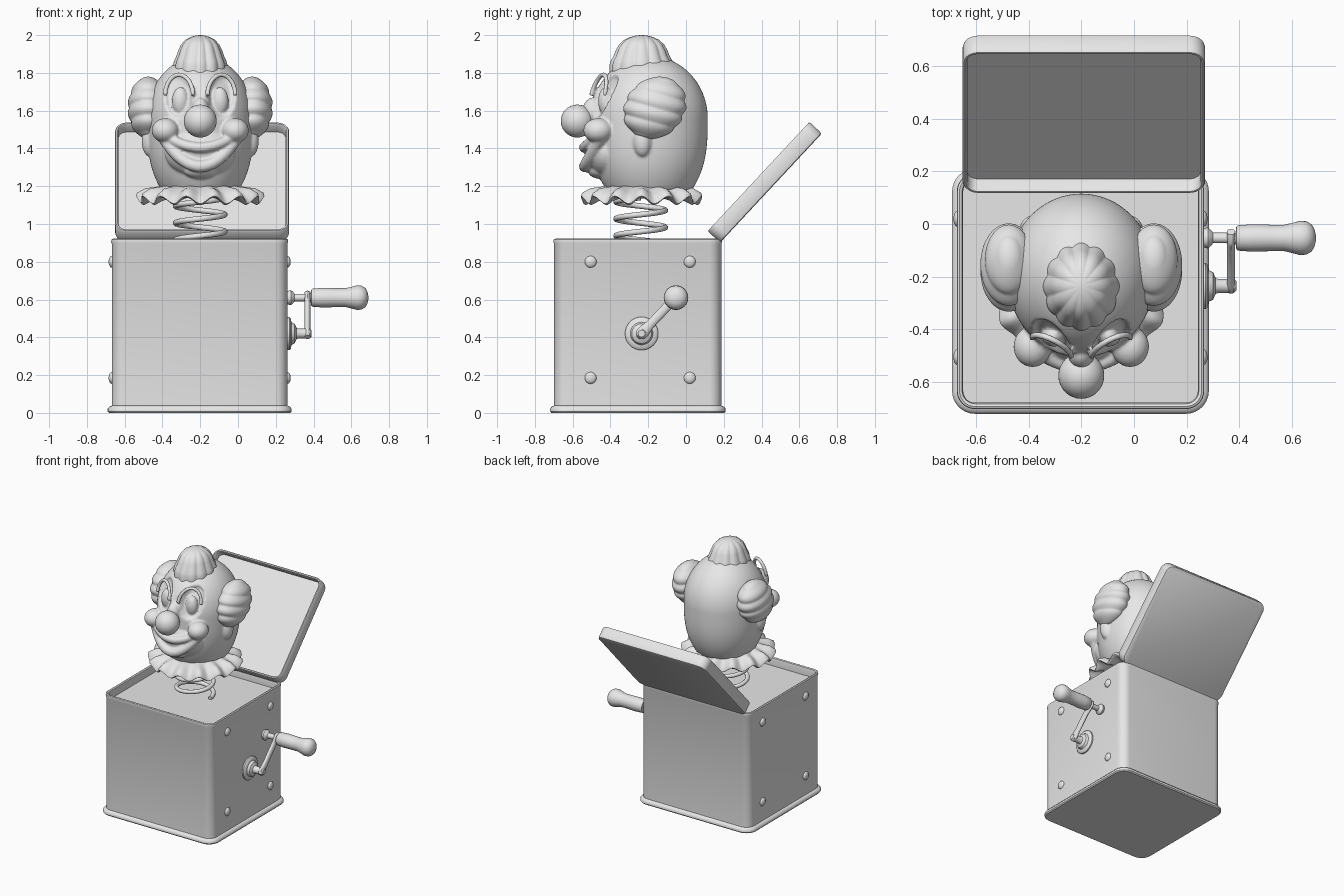
import bpy, bmesh
from math import sin, cos, pi, sqrt, radians
from mathutils import Vector, Matrix

old = bpy.data.objects.get("Cube")
if old:
    bpy.data.objects.remove(old, do_unlink=True)

grey = bpy.data.materials.new("plain grey")
grey.use_nodes = True
grey.diffuse_color = (0.8, 0.8, 0.8, 1)
grey.node_tree.nodes["Principled BSDF"].inputs["Base Color"].default_value = (0.8, 0.8, 0.8, 1)

CX, CY = -0.2, -0.195  # head axis


def finish(name, bm, angle=40, matrix=None):
    bmesh.ops.recalc_face_normals(bm, faces=bm.faces)
    mesh = bpy.data.meshes.new(name)
    bm.to_mesh(mesh)
    bm.free()
    mesh.materials.append(grey)
    mesh.shade_smooth()
    mesh.set_sharp_from_angle(angle=radians(angle))
    obj = bpy.data.objects.new(name, mesh)
    if matrix:
        obj.matrix_world = matrix
    bpy.context.collection.objects.link(obj)
    return obj


def loft(bm, rings):
    """Skin a list of equal point loops and cap both ends."""
    loops = [[bm.verts.new(p) for p in ring] for ring in rings]
    n = len(loops[0])
    for a, b in zip(loops, loops[1:]):
        for i in range(n):
            j = (i + 1) % n
            bm.faces.new((a[i], a[j], b[j], b[i]))
    bm.faces.new(loops[0][::-1])
    bm.faces.new(loops[-1])


def rounded_rect(hx, hy, r, z, cx=0, cy=0, steps=8):
    pts = []
    for q, (sx, sy) in enumerate(((1, 1), (-1, 1), (-1, -1), (1, -1))):
        for k in range(steps + 1):
            a = (q + k / steps) * pi / 2
            pts.append((cx + sx * (hx - r) + r * cos(a), cy + sy * (hy - r) + r * sin(a), z))
    return pts


def lathe_x(bm, profile, cy, cz, n=32):
    loft(bm, [[(x, cy + r * cos(2 * pi * i / n), cz + r * sin(2 * pi * i / n)) for i in range(n)]
              for x, r in profile])


def tube(bm, path, radius, n=12):
    path = [Vector(p) for p in path]
    rings = []
    for i, p in enumerate(path):
        t = path[min(i + 1, len(path) - 1)] - path[max(i - 1, 0)]
        q = t.to_track_quat('Z', 'Y')
        rings.append([p + q @ Vector((radius * cos(2 * pi * k / n), radius * sin(2 * pi * k / n), 0))
                      for k in range(n)])
    loft(bm, rings)


def ball(bm, centre, radii, u=32, v=20):
    m = Matrix.Translation(centre) @ Matrix.Diagonal((*radii, 1))
    return bmesh.ops.create_uvsphere(bm, u_segments=u, v_segments=v, radius=1, matrix=m)["verts"]


# Box: base bead, walls, rolled rim, shallow inner floor
bm = bmesh.new()
sections = [(0.015, 0), (0.022, 0.008), (0.022, 0.022), (0.012, 0.034), (0, 0.038), (0, 0.895),
            (0.004, 0.905), (0.002, 0.918), (-0.006, 0.922), (-0.016, 0.918), (-0.02, 0.9), (-0.02, 0.86)]
loft(bm, [rounded_rect(0.465 + o, 0.443 + o, 0.065 + o, z, -0.203, -0.255) for o, z in sections])
finish("box", bm)

# Lid: shallow open tray leaning back on the rear edge
bm = bmesh.new()
sections = [(-0.012, 0), (-0.003, 0.004), (0, 0.014), (0, 0.082), (-0.005, 0.09),
            (-0.013, 0.09), (-0.018, 0.082), (-0.018, 0.03)]
loft(bm, [rounded_rect(0.46 + o, 0.395 + o, 0.06 + o, z) for o, z in sections])
finish("lid", bm, matrix=Matrix.Translation((-0.19, 0.45, 1.19)) @ Matrix.Rotation(radians(47), 4, 'X'))

# Rivets on both side walls
bm = bmesh.new()
for x in (-0.668, 0.262):
    for y in (-0.505, 0.02):
        for z in (0.185, 0.8):
            ball(bm, (x, y, z), (0.017, 0.031, 0.031), 20, 12)
finish("rivets", bm)

# Crank: boss plate and shaft, bent arm, turned handle
bm = bmesh.new()
lathe_x(bm, [(0.255, 0.088), (0.272, 0.088), (0.28, 0.08), (0.283, 0.06), (0.3, 0.052), (0.31, 0.03),
             (0.32, 0.026), (0.38, 0.026), (0.388, 0.018)], -0.235, 0.42)
finish("crank_boss", bm)

bm = bmesh.new()
d = Vector((0, 0.18, 0.19))
side = Vector((0, 0.19, -0.18)).normalized()
start = Vector((0.368, -0.235, 0.42))
rings = []
for t, w in ((-0.1, 0.015), (-0.04, 0.03), (0.06, 0.032), (0.25, 0.024), (0.75, 0.024),
             (0.95, 0.036), (1.05, 0.034), (1.14, 0.015)):
    c = start + d * t
    rings.append([c + side * w * cos(2 * pi * k / 16) + Vector((0.016 * sin(2 * pi * k / 16), 0, 0))
                  for k in range(16)])
loft(bm, rings)
finish("crank_arm", bm)

bm = bmesh.new()
lathe_x(bm, [(0.262, 0.035), (0.28, 0.04), (0.29, 0.032), (0.3, 0.02), (0.35, 0.02), (0.386, 0.025),
             (0.388, 0.042), (0.395, 0.048), (0.45, 0.052), (0.52, 0.05), (0.57, 0.05), (0.6, 0.057),
             (0.63, 0.065), (0.655, 0.063), (0.675, 0.05), (0.685, 0.032), (0.69, 0.01)], -0.053, 0.61)
finish("crank_handle", bm)

# Spring
bm = bmesh.new()
turns, per_turn = 3, 40
tube(bm, [(CX + 0.13 * cos(2 * pi * i / per_turn), -0.24 + 0.13 * sin(2 * pi * i / per_turn),
           0.87 + 0.27 * i / (turns * per_turn)) for i in range(turns * per_turn + 1)], 0.015)
finish("spring", bm, 60)

# Ruffled collar: pleats grow towards the rim
bm = bmesh.new()
n, pleats = 168, 14
rings = []
for r, z, wave in ((0.19, 1.205, 0), (0.235, 1.19, 0.006), (0.285, 1.175, 0.014), (0.325, 1.145, 0.02),
                   (0.33, 1.128, 0.02), (0.318, 1.12, 0.02), (0.27, 1.135, 0.014), (0.2, 1.14, 0.004)):
    ring = []
    for i in range(n):
        a = 2 * pi * i / n
        w = wave * cos(pleats * a)
        ring.append((CX + (r + w * 0.5) * cos(a), -0.235 + (r - 0.012 + w * 0.5) * sin(a), z + w))
    rings.append(ring)
loft(bm, rings)
finish("ruffle_collar", bm, 60)

# Head: skull with sunken eye areas, blended with the face forms
bm = bmesh.new()
rows, n = 70, 120
rings = []
for i in range(rows + 1):
    z = 1.18 + 0.709 * i / rows
    k = 1 - 0.25 * ((1.56 - z) / 0.37) ** 3 if z < 1.56 else sqrt(1 - ((z - 1.56) / 0.33) ** 2)
    ring = []
    for j in range(n):
        a = 2 * pi * j / n
        x, y = 0.282 * k * cos(a), 0.31 * k * sin(a)
        e = ((abs(x) - 0.112) / 0.072) ** 2 + ((z - 1.675) / 0.115) ** 2
        if y < 0 and e < 1:
            y += 0.045 * (1 - e ** 3)
        ring.append((CX + x, CY + y, z))
    rings.append(ring)
loft(bm, rings)
ball(bm, (CX, -0.42, 1.385), (0.19, 0.115, 0.14))   # muzzle
ball(bm, (CX, -0.46, 1.285), (0.09, 0.06, 0.045))   # chin
ball(bm, (CX, -0.49, 1.59), (0.05, 0.06, 0.08))     # nose bridge
for s in (-1, 1):
    ball(bm, (CX + s * 0.185, -0.465, 1.495), (0.072, 0.078, 0.065))  # cheek
    ball(bm, (CX + s * 0.105, -0.425, 1.65), (0.045, 0.04, 0.075))    # eye
    ball(bm, (CX + s * 0.265, -0.23, 1.44), (0.045, 0.05, 0.085))     # ear lobe
    tube(bm, [(CX + s * 0.112 + 0.074 * cos(a), -0.485 + 0.035 * (s * cos(a) + 0.5) + 0.03 * sin(a),
               1.68 + 0.11 * sin(a)) for a in [pi * q / 16 for q in range(17)]], 0.013)  # brow


def lip(z, rise, y, radius):
    steps = [q / 12 for q in range(-12, 13)]
    tube(bm, [(CX + 0.2 * t, y + 0.085 * t * t, z + rise * t * t) for t in steps], radius)


lip(1.405, 0.075, -0.54, 0.027)
lip(1.305, 0.16, -0.535, 0.032)
head = finish("head", bm)
remesh = head.modifiers.new("blend", 'REMESH')
remesh.mode = 'VOXEL'
remesh.voxel_size = 0.008
remesh.use_smooth_shade = True
soften = head.modifiers.new("soften", 'SMOOTH')
soften.factor = 0.5
soften.iterations = 3

bm = bmesh.new()
ball(bm, (CX, -0.575, 1.545), (0.087, 0.088, 0.087))
finish("nose", bm)

# Side hair tufts: wavy locks stacked in height
for s, label in ((1, "left"), (-1, "right")):
    bm = bmesh.new()
    centre = Vector((CX + s * 0.275, -0.165, 1.615))
    for v in ball(bm, centre, (0.105, 0.16, 0.165), 96, 64):
        p = v.co - centre
        f = 1 + 0.09 * (abs(sin((p.z + 0.25 * p.y) * 42)) - 0.5)
        v.co = centre + Vector((p.x * f, p.y * f + 0.15 * p.z, p.z))
    finish(label + "_hair_tuft", bm, 70)

# Top hair tuft: upright ribs flaring at the foot
bm = bmesh.new()
n = 144
rings = []
for z, k in ((1.8, 1.0), (1.84, 1.0), (1.865, 0.95), (1.89, 0.87), (1.92, 0.8), (1.95, 0.7),
             (1.975, 0.54), (1.99, 0.35), (1.998, 0.16), (2.0, 0.03)):
    ring = []
    for i in range(n):
        a = 2 * pi * i / n
        f = k * (1 + 0.07 * (abs(cos(6 * a)) - 0.5))
        ring.append((CX + 0.14 * f * cos(a), -0.235 + 0.165 * f * sin(a), z))
    rings.append(ring)
loft(bm, rings)
finish("top_hair_tuft", bm, 70)
